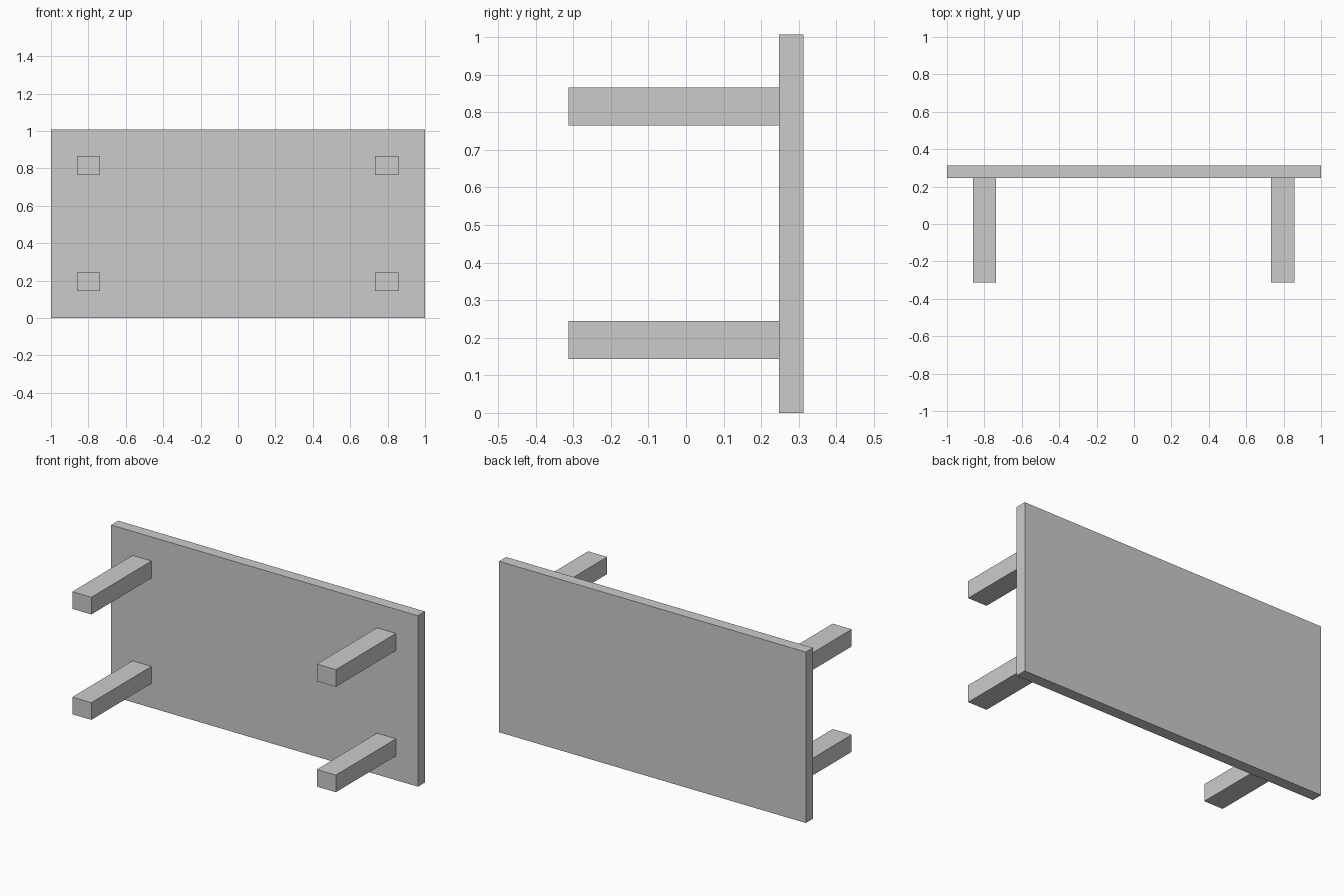
import bpy

if "Cube" in bpy.data.objects:
    bpy.data.objects.remove(bpy.data.objects["Cube"])


def box(name, x, y, z):
    """Add a box from (min, max) ranges on each axis."""
    bpy.ops.mesh.primitive_cube_add(size=1)
    ob = bpy.context.object
    ob.name = name
    ob.location = [(a + b) / 2 for a, b in (x, y, z)]
    ob.scale = [b - a for a, b in (x, y, z)]
    bpy.ops.object.transform_apply(location=False, rotation=False, scale=True)
    return ob


# Table top, standing on its long edge
box("table_top", (-1, 1), (0.247, 0.313), (0, 1.007))

# Four legs pointing to the front
for side, x in (("left", (-0.861, -0.737)), ("right", (0.733, 0.857))):
    for level, z in (("lower", (0.143, 0.244)), ("upper", (0.764, 0.865))):
        box(f"{side}_{level}_leg", x, (-0.313, 0.247), z)
